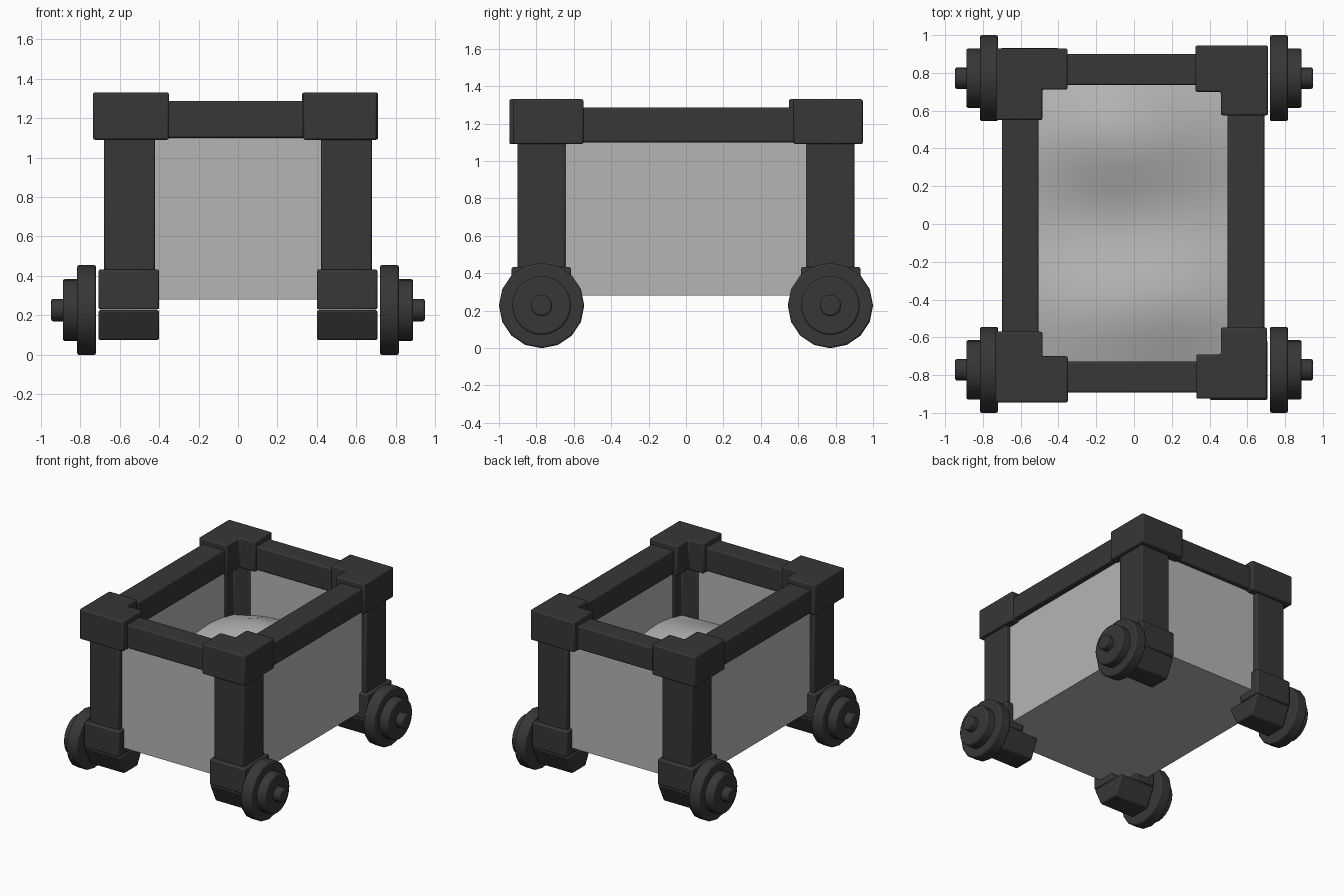
import bpy, bmesh, math
from mathutils import Matrix, Vector

if "Cube" in bpy.data.objects:
    bpy.data.objects.remove(bpy.data.objects["Cube"])


def material(name, v):
    m = bpy.data.materials.new(name)
    m.diffuse_color = (v, v, v, 1)
    m.use_nodes = True
    m.node_tree.nodes["Principled BSDF"].inputs["Base Color"].default_value = m.diffuse_color
    return m


dark = material("dark_metal", 0.038)
grey = material("grey_panel", 0.46)


def finish(name, bm, mat=dark, bevel=0.01):
    bmesh.ops.recalc_face_normals(bm, faces=bm.faces)
    me = bpy.data.meshes.new(name)
    bm.to_mesh(me)
    bm.free()
    ob = bpy.data.objects.new(name, me)
    bpy.context.collection.objects.link(ob)
    me.materials.append(mat)
    if bevel:
        mod = ob.modifiers.new("bevel", 'BEVEL')
        mod.width = bevel
        mod.segments = 2
        mod.limit_method = 'ANGLE'
        mod.angle_limit = math.radians(40)
    return ob


def prism(name, pts, offset, **kw):
    """Solid between a closed outline of 3D points and its offset copy."""
    bm = bmesh.new()
    a = [bm.verts.new(p) for p in pts]
    b = [bm.verts.new(Vector(p) + Vector(offset)) for p in pts]
    bm.faces.new(a[::-1])
    bm.faces.new(b)
    for i in range(len(a)):
        j = (i + 1) % len(a)
        bm.faces.new((a[i], a[j], b[j], b[i]))
    return finish(name, bm, **kw)


def box(name, x0, x1, y0, y1, z0, z1, **kw):
    return prism(name, [(x0, y0, z0), (x1, y0, z0), (x1, y1, z0), (x0, y1, z0)],
                 (0, 0, z1 - z0), **kw)


def angle_piece(name, outer, end, inner, z0, z1, **kw):
    """L-shaped upright block: outer corner, arm ends, inner corner."""
    (ox, oy), (ex, ey), (ix, iy) = outer, end, inner
    pts = [(ox, oy), (ex, oy), (ex, iy), (ix, iy), (ix, ey), (ox, ey)]
    return prism(name, [(x, y, z0) for x, y in pts], (0, 0, z1 - z0), **kw)


# top rails
box("left_rail", -0.70, -0.505, -0.75, 0.75, 1.10, 1.287)
box("right_rail", 0.495, 0.69, -0.75, 0.75, 1.10, 1.287)
box("front_rail", -0.55, 0.55, -0.893, -0.728, 1.10, 1.287)
box("back_rail", -0.55, 0.55, 0.735, 0.90, 1.10, 1.287)

# L-shaped caps over the rail corners
caps = {
    "front_left": ((-0.735, -0.945), (-0.35, -0.57), (-0.485, -0.70)),
    "front_right": ((0.705, -0.925), (0.33, -0.548), (0.46, -0.69)),
    "back_left": ((-0.73, 0.93), (-0.352, 0.55), (-0.485, 0.712)),
    "back_right": ((0.71, 0.945), (0.325, 0.575), (0.46, 0.70)),
}
for key, (o, e, i) in caps.items():
    angle_piece(key + "_cap", o, e, i, 1.09, 1.33)

for key in caps:
    sx = -1 if "left" in key else 1
    sy = -1 if "front" in key else 1

    # corner posts
    angle_piece(key + "_post", (sx * 0.68, sy * 0.90), (sx * 0.42, sy * 0.645),
                (sx * 0.56, sy * 0.745), 0.40, 1.11)

    # L-shaped foot with a tapered bearing underneath
    xi, xo, yc, zc = sx * 0.40, sx * 0.707, sy * 0.772, 0.227
    angle_piece(key + "_foot", (xo, sy * 0.932), (xi, sy * 0.615),
                (sx * 0.54, sy * 0.73), 0.23, 0.433)
    half = [(-0.157, 0), (-0.085, -0.153), (0.085, -0.153), (0.157, 0)]
    prism(key + "_bearing", [(xi, yc + y, zc + z) for y, z in half], (xo - xi, 0, 0))

    # wheel: tyre, disc and hub
    for part, x0, x1, r, n in (("tyre", 0.72, 0.815, 0.228, 16),
                               ("disc", 0.80, 0.888, 0.157, 24),
                               ("hub", 0.87, 0.947, 0.057, 16)):
        bm = bmesh.new()
        m = (Matrix.Translation((sx * (x0 + x1) / 2, yc, zc))
             @ Matrix.Rotation(math.pi / 2, 4, 'Y'))
        bmesh.ops.create_cone(bm, cap_ends=True, segments=n, radius1=r, radius2=r,
                              depth=x1 - x0, matrix=m)
        finish(key + "_wheel_" + part, bm)

# shade curved edges smoothly, keeping corners sharp
bpy.ops.object.select_all(action='SELECT')
bpy.context.view_layer.objects.active = bpy.data.objects["left_rail"]
bpy.ops.object.shade_smooth_by_angle(angle=math.radians(35))

# thick-walled body with a floor
X, Y = 0.642, 0.863
box("body_floor", -X, X, -Y, Y, 0.28, 0.31, mat=grey, bevel=0)
for s, side in ((-1, "left"), (1, "right")):
    box(side + "_panel", s * X, s * 0.57, -Y, Y, 0.28, 1.11, mat=grey, bevel=0)
for s, side in ((-1, "front"), (1, "back")):
    box(side + "_panel", -X, X, s * Y, s * 0.755, 0.28, 1.11, mat=grey, bevel=0)

# uneven load inside, with a dip across the middle
bm = bmesh.new()
bmesh.ops.create_grid(bm, x_segments=16, y_segments=20, size=1)
for v in bm.verts:
    x, y = v.co.x * 0.58, v.co.y * 0.77
    back = 0.17 * math.exp(-((x + 0.1) / 0.6) ** 2 - ((y - 0.47) / 0.38) ** 2)
    front = 0.15 * math.exp(-((x - 0.05) / 0.6) ** 2 - ((y + 0.42) / 0.36) ** 2)
    v.co = (x, y, 0.64 + back + front + 0.012 * math.sin(7 * x + 4 * y))
for f in bm.faces:
    f.smooth = True
finish("load", bm, mat=grey, bevel=0)
